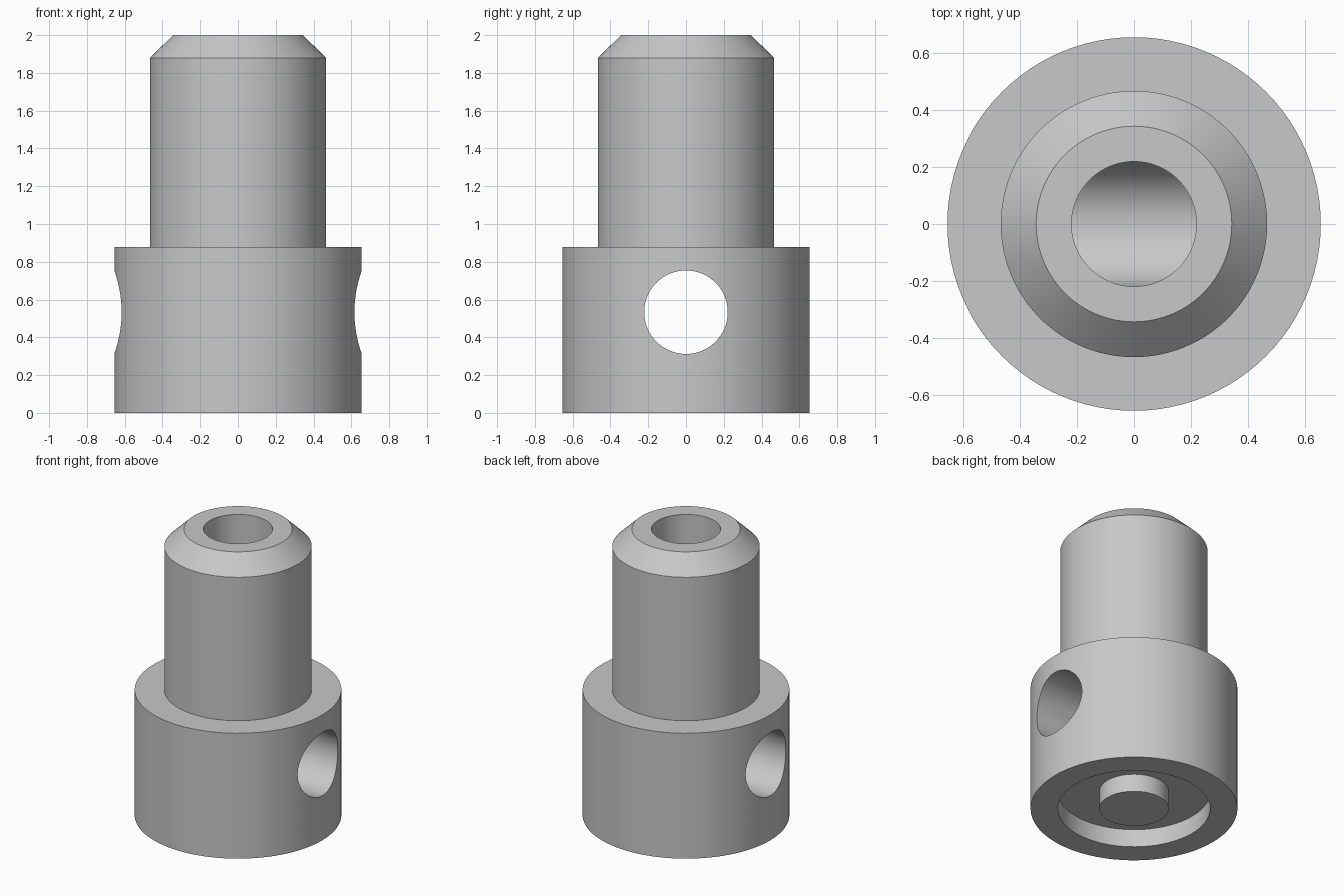
import bpy, bmesh, math
from mathutils import Matrix

cube = bpy.data.objects.get("Cube")
if cube:
    bpy.data.objects.remove(cube, do_unlink=True)

SEGMENTS = 96
BODY_R, SHAFT_R, TIP_R = 0.655, 0.467, 0.343
BORE_R, CROSS_R, CROSS_Z = 0.219, 0.221, 0.533
HUB_R, RECESS_R, RECESS_DEPTH = 0.22, 0.483, 0.125
SHOULDER_Z, CHAMFER_Z, TOP_Z = 0.877, 1.88, 2.0

grey = bpy.data.materials.new("plain grey")
grey.use_nodes = True
colour = (0.58, 0.58, 0.58, 1)
grey.diffuse_color = colour
grey.node_tree.nodes["Principled BSDF"].inputs["Base Color"].default_value = colour


def add_object(name, bm):
    mesh = bpy.data.meshes.new(name)
    bm.to_mesh(mesh)
    bm.free()
    mesh.materials.append(grey)
    obj = bpy.data.objects.new(name, mesh)
    bpy.context.collection.objects.link(obj)
    return obj


def lathe(name, profile):
    bm = bmesh.new()
    verts = [bm.verts.new((r, 0, z)) for r, z in profile]
    edges = [bm.edges.new(pair) for pair in zip(verts, verts[1:])]
    bmesh.ops.spin(bm, geom=verts + edges, cent=(0, 0, 0), axis=(0, 0, 1),
                   angle=math.tau, steps=SEGMENTS, use_duplicate=False)
    bmesh.ops.remove_doubles(bm, verts=bm.verts, dist=0.0001)
    bmesh.ops.recalc_face_normals(bm, faces=bm.faces)
    return add_object(name, bm)


# Stepped collar: underside hub and recess, outer wall, chamfered shaft, bore
fitting = lathe("stepped_collar", [
    (0, 0), (HUB_R, 0), (HUB_R, RECESS_DEPTH), (RECESS_R, RECESS_DEPTH),
    (RECESS_R, 0), (BODY_R, 0), (BODY_R, SHOULDER_Z), (SHAFT_R, SHOULDER_Z),
    (SHAFT_R, CHAMFER_Z), (TIP_R, TOP_Z), (BORE_R, TOP_Z),
    (BORE_R, CROSS_Z), (0, CROSS_Z)])

# Cross hole running from side to side
bm = bmesh.new()
bmesh.ops.create_cone(
    bm, cap_ends=True, segments=SEGMENTS, radius1=CROSS_R, radius2=CROSS_R, depth=2,
    matrix=Matrix.Translation((0, 0, CROSS_Z)) @ Matrix.Rotation(math.pi / 2, 4, "Y"))
cutter = add_object("cross_hole_cutter", bm)
cutter.hide_render = True

cut = fitting.modifiers.new("cross hole", "BOOLEAN")
cut.operation = "DIFFERENCE"
cut.solver = "EXACT"
cut.object = cutter

bpy.ops.object.select_all(action="DESELECT")
fitting.select_set(True)
bpy.context.view_layer.objects.active = fitting
bpy.ops.object.modifier_apply(modifier=cut.name)
bpy.data.objects.remove(cutter, do_unlink=True)

# Smooth round walls with crisp rims
bpy.ops.object.shade_smooth_by_angle(angle=math.radians(30))
